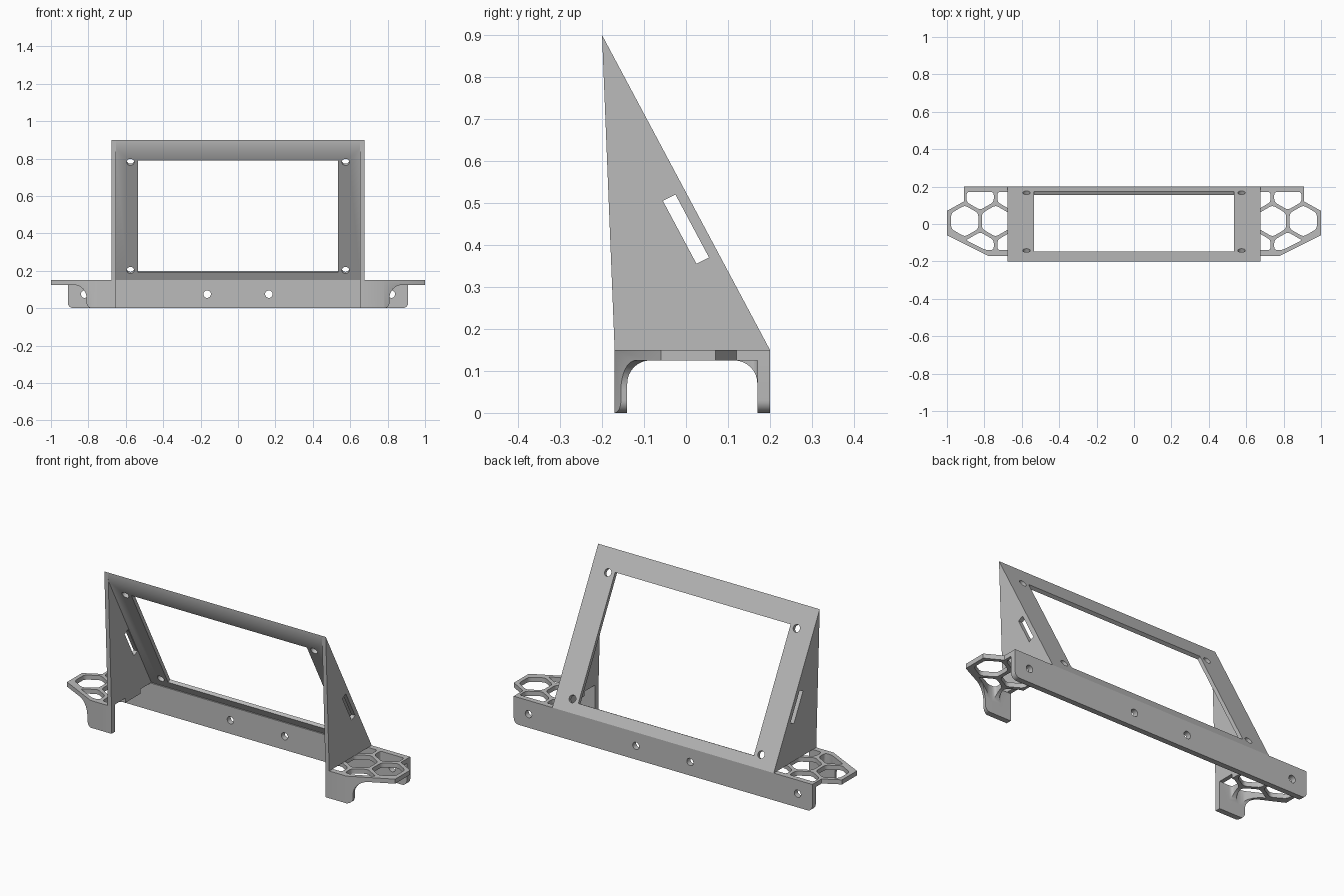
import bpy, bmesh, math
from mathutils import Vector

if "Cube" in bpy.data.objects:
    bpy.data.objects.remove(bpy.data.objects["Cube"])

grey = bpy.data.materials.new("plain grey")
grey.diffuse_color = (0.5, 0.5, 0.5, 1)
grey.use_nodes = True
grey.node_tree.nodes["Principled BSDF"].inputs["Base Color"].default_value = grey.diffuse_color


def prism(name, pts, axis, a, b):
    """Extrude a 2D outline along an axis: x uses (y,z), y uses (x,z), z uses (x,y)."""
    def place(p, d):
        return {"x": (d, p[0], p[1]), "y": (p[0], d, p[1]), "z": (p[0], p[1], d)}[axis]
    bm = bmesh.new()
    face = bm.faces.new([bm.verts.new(place(p, a)) for p in pts])
    ext = bmesh.ops.extrude_face_region(bm, geom=[face])
    move = Vector(place((0, 0), b - a))
    bmesh.ops.translate(bm, vec=move, verts=[v for v in ext["geom"] if isinstance(v, bmesh.types.BMVert)])
    bmesh.ops.recalc_face_normals(bm, faces=bm.faces)
    me = bpy.data.meshes.new(name)
    bm.to_mesh(me)
    bm.free()
    me.materials.append(grey)
    ob = bpy.data.objects.new(name, me)
    bpy.context.collection.objects.link(ob)
    return ob


def rod(center, direction, r, length):
    bpy.ops.mesh.primitive_cylinder_add(vertices=24, radius=r, depth=length, location=center,
                                        rotation=Vector(direction).to_track_quat("Z", "Y").to_euler())
    return bpy.context.object


def finish(ob, cutters, mirror=False):
    """Cut the part, optionally mirror it across x, and bake the result."""
    for c in cutters:
        m = ob.modifiers.new("cut", "BOOLEAN")
        m.operation, m.solver, m.object = "DIFFERENCE", "EXACT", c
    if mirror:
        m = ob.modifiers.new("mirror", "MIRROR")
        m.use_mirror_merge = False
    bpy.context.view_layer.update()
    me = bpy.data.meshes.new_from_object(ob.evaluated_get(bpy.context.evaluated_depsgraph_get()))
    ob.modifiers.clear()
    ob.data = me
    me.materials.clear()
    me.materials.append(grey)
    for c in cutters:
        bpy.data.objects.remove(c)
    bpy.ops.object.select_all(action="DESELECT")
    ob.select_set(True)
    bpy.context.view_layer.objects.active = ob
    bpy.ops.object.shade_smooth_by_angle(angle=math.radians(30))


def arc(cx, cy, r, a0, a1, n=8):
    return [(cx + r * math.cos(math.radians(a0 + (a1 - a0) * i / n)),
             cy + r * math.sin(math.radians(a0 + (a1 - a0) * i / n))) for i in range(n + 1)]


def clip(poly, nx, ny, d):
    """Keep the part of a polygon where nx*x + ny*y <= d."""
    out = []
    for i, p in enumerate(poly):
        q = poly[(i + 1) % len(poly)]
        sp, sq = nx * p[0] + ny * p[1] - d, nx * q[0] + ny * q[1] - d
        if sp <= 0:
            out.append(p)
        if sp * sq < 0:
            t = sp / (sp - sq)
            out.append((p[0] + t * (q[0] - p[0]), p[1] + t * (q[1] - p[1])))
    return out


def rounded(poly, r, n=4):
    """Round the corners of a polygon with short curves."""
    out = []
    for i, p in enumerate(poly):
        p = Vector(p)
        a, b = Vector(poly[i - 1]) - p, Vector(poly[(i + 1) % len(poly)]) - p
        a, b = (v.normalized() * min(r, v.length * 0.45) for v in (a, b))
        for k in range(n + 1):
            t = k / n
            out.append(tuple(p + a * (1 - t) ** 2 + b * t ** 2))
    return out


XI, XO = 0.652, 0.675      # side plate inner and outer x
H = 0.15                   # base height
slope = Vector((-0.4, 0.75)).normalized()
normal = Vector((slope.y, -slope.x))


def on_slope(z):
    return Vector((0.2 - (z - H) * 0.4 / 0.75, z))


# rear rail with rounded lower corners and four screw holes
rail = prism("rear_rail", [(-0.91, H)] + arc(-0.88, 0.03, 0.03, 180, 270)
             + arc(0.88, 0.03, 0.03, 270, 360) + [(0.91, H)], "y", 0.17, 0.2)
finish(rail, [rod((x, 0.185, 0.075), (0, 1, 0), 0.02, 0.2) for x in (-0.82, -0.165, 0.165, 0.82)])

# sloped frame with a window and four screw holes
frame = prism("sloped_frame", [(0.2, H), (-0.2, 0.9), (-0.198, 0.854), (0.177, H)], "x", -XI, XI)
low, high = on_slope(0.2), on_slope(0.8)
window = prism("window_cutter", [low + normal * 0.1, high + normal * 0.1,
                                 high - normal * 0.1, low - normal * 0.1], "x", -0.535, 0.535)
holes = [window]
for x in (-0.575, 0.575):
    for z in (0.212, 0.79):
        p = on_slope(z)
        holes.append(rod((x, p.x, p.y), (0, normal.x, normal.y), 0.02, 0.1))
finish(frame, holes)

# triangular side plates with a slanted slot
side = prism("side_plate", [(-0.17, H), (0.2, H), (-0.2, 0.9)], "x", XI, XO)
slot = prism("slot_cutter", [(-0.055, 0.505), (-0.025, 0.52), (0.055, 0.37), (0.025, 0.355)], "x", 0.6, 0.75)
finish(side, [slot], mirror=True)

# wing: perforated shelf with a front leg
wing = prism("wing_shelf_and_leg", [(XI, -0.17), (0.78, -0.17), (1, -0.06), (1, 0.07),
                                    (0.91, 0.12), (0.91, 0.19), (XI, 0.19)], "z", 0, H)
arch = prism("arch_cutter", [(-0.14, -0.1)] + arc(-0.085, 0.07, 0.055, 180, 90)
             + arc(0.115, 0.07, 0.055, 90, 0) + [(0.17, -0.1)], "x", 0.6, 1.1)
outer = prism("outer_cutter", [(0.78, -0.1), (0.78, 0)] + arc(0.78, 0.03, 0.03, 270, 360)
              + arc(0.88, 0.055, 0.07, 180, 90) + [(1.1, 0.125), (1.1, -0.1)], "y", -0.3, 0.1695)
below = prism("below_cutter", [(0.79, -0.1), (1.1, -0.1), (1.1, 0.125), (0.79, 0.125)], "y", 0.16, 0.3)
cutters = [arch, outer, below]
# honeycomb openings trimmed by a solid rim
edge = Vector((0.11, -0.22)).normalized()
for cx, cy in ((0.905, 0.016), (0.74, 0.016), (0.8225, 0.159), (0.6575, 0.159), (0.8225, -0.127), (0.6575, -0.127)):
    hexa = [(cx + 0.084 * math.cos(math.radians(30 + 60 * k)),
             cy + 0.084 * math.sin(math.radians(30 + 60 * k))) for k in range(6)]
    hexa = clip(hexa, 0, 1, 0.172)
    hexa = clip(hexa, 0, -1, 0.14)
    hexa = clip(hexa, edge.x, edge.y, edge.x * 0.78 + edge.y * -0.17 - 0.022)
    cutters.append(prism("honeycomb_cutter", rounded(hexa, 0.018), "z", -0.1, 0.3))
finish(wing, cutters, mirror=True)
